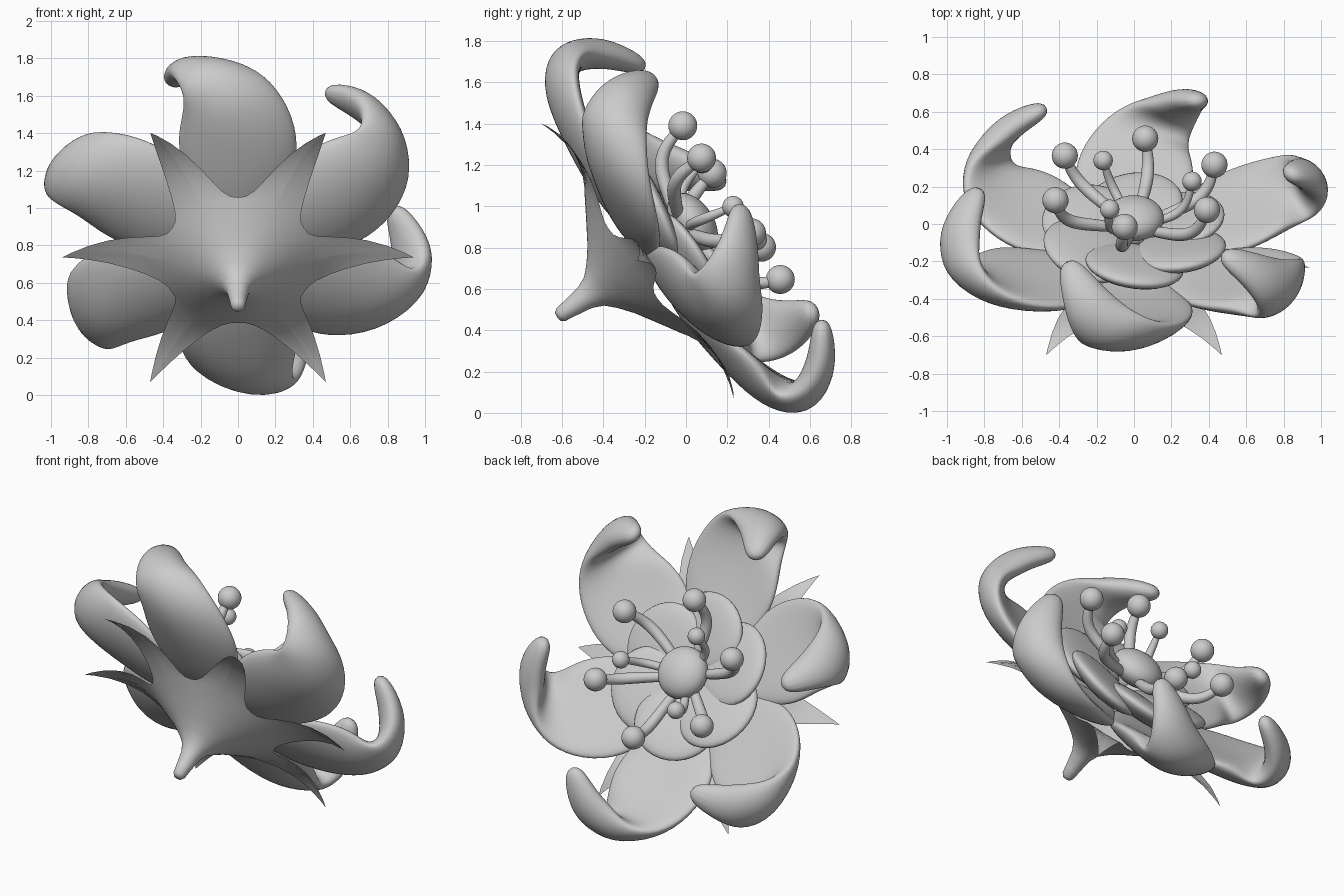
import bpy, bmesh
from math import sin, cos, pi, radians, atan2, hypot
from mathutils import Matrix, Vector

if "Cube" in bpy.data.objects:
    bpy.data.objects.remove(bpy.data.objects["Cube"])

# Flower frame: local z is the flower axis, tilted back and up
FRAME = Matrix.Translation((0, -0.235, 0.735)) @ Matrix.Rotation(radians(-55), 4, 'X')


def spoke(deg):
    """Frame with x = radial, y = tangential, z = flower axis (angle seen from the front)."""
    a = radians(deg)
    m = Matrix(((cos(a), -sin(a), 0, 0), (-sin(a), -cos(a), 0, 0),
                (0, 0, 1, 0), (0, 0, 0, 1)))
    return FRAME @ m


def finish(name, bm, matrix, subsurf=0):
    bm.transform(matrix)
    bmesh.ops.recalc_face_normals(bm, faces=bm.faces)
    me = bpy.data.meshes.new(name)
    bm.to_mesh(me)
    bm.free()
    for p in me.polygons:
        p.use_smooth = True
    ob = bpy.data.objects.new(name, me)
    bpy.context.collection.objects.link(ob)
    if subsurf:
        mod = ob.modifiers.new("smooth", 'SUBSURF')
        mod.levels = mod.render_levels = subsurf
    return ob


def sweep(name, stations, matrix, sides=12):
    """Loft cupped ellipses; station = (x, y, z, half width, half thickness, cup)."""
    bm = bmesh.new()
    pts = [Vector(s[:3]) for s in stations]
    rings = []
    for i, s in enumerate(stations):
        t = (pts[min(i + 1, len(pts) - 1)] - pts[max(i - 1, 0)]).normalized()
        w = Vector((0, 1, 0))
        w = (w - t * w.dot(t)).normalized()
        n = t.cross(w)
        ring = []
        for k in range(sides):
            a = 2 * pi * k / sides
            ring.append(bm.verts.new(pts[i] + w * s[3] * cos(a)
                        + n * (s[4] * sin(a) + s[5] * cos(a) ** 2)))
        rings.append(ring)
    for r0, r1 in zip(rings, rings[1:]):
        for k in range(sides):
            j = (k + 1) % sides
            bm.faces.new((r0[k], r0[j], r1[j], r1[k]))
    bm.faces.new(rings[0])
    bm.faces.new(rings[-1])
    return finish(name, bm, matrix, 2)


def ellipsoid(name, centre, size, matrix, tilt=Matrix.Identity(4), cup=0.0):
    bm = bmesh.new()
    bmesh.ops.create_uvsphere(bm, u_segments=32, v_segments=16, radius=1)
    for v in bm.verts:
        q = v.co.x ** 2 + v.co.y ** 2
        v.co = Vector((v.co.x * size[0], v.co.y * size[1], v.co.z * size[2] + cup * q))
    return finish(name, bm, matrix @ Matrix.Translation(centre) @ tilt)


# Outer petals: wide cupped blades ending in a sideways hooked tip
petal = [
    (0.13, 0.00, 0.07, 0.12, 0.045, 0.00),
    (0.35, 0.00, 0.06, 0.24, 0.06, 0.02),
    (0.55, -0.01, 0.085, 0.335, 0.07, 0.05),
    (0.75, 0.01, 0.12, 0.33, 0.08, 0.07),
    (0.92, 0.06, 0.175, 0.265, 0.09, 0.07),
    (1.01, 0.13, 0.265, 0.20, 0.09, 0.04),
    (0.97, 0.22, 0.38, 0.155, 0.085, 0.02),
    (0.88, 0.29, 0.48, 0.11, 0.07, 0.00),
    (0.74, 0.36, 0.57, 0.055, 0.045, 0.00),
]
for i in range(6):
    sweep(f"outer_petal_{i + 1}", petal, spoke(30 + 60 * i))

# Inner petals: rounded puffy discs, each overlapping its neighbour
lean = Matrix.Rotation(radians(-9), 4, 'Y') @ Matrix.Rotation(radians(8), 4, 'X')
for i in range(6):
    ellipsoid(f"inner_petal_{i + 1}", (0.285, 0, 0.195), (0.24, 0.265, 0.065),
              spoke(30 + 60 * i), lean, 0.02)

# Centre button
ellipsoid("flower_centre", (0, 0, 0.325), (0.16, 0.16, 0.10), FRAME)

# Stamens: curved filament with a ball; (x, up, axis height, ball radius)
stamens = [
    (-0.05, 0.41, 0.555, 0.07), (0.39, 0.23, 0.54, 0.07), (0.43, -0.205, 0.53, 0.07),
    (0.06, -0.47, 0.515, 0.07), (-0.37, -0.29, 0.53, 0.07), (-0.42, 0.14, 0.54, 0.07),
    (0.31, -0.05, 0.53, 0.052), (-0.13, 0.21, 0.53, 0.052), (-0.165, -0.245, 0.53, 0.052),
]
for i, (x, up, h, ball) in enumerate(stamens):
    r, m, k = hypot(x, up), spoke(atan2(up, x) * 180 / pi), ball / 0.07
    path = [(0.05, 0, 0.27), (r * 0.45, 0.02, 0.31), (r * 0.75, 0.03, 0.345),
            (r * 0.93, 0.02, 0.42), (r, 0, h)]
    thick = [0.028, 0.035, 0.039, 0.035, 0.026]
    sweep(f"filament_{i + 1}", [(*p, t * k, t * k, 0) for p, t in zip(path, thick)], m, 8)
    ellipsoid(f"anther_{i + 1}", (r, 0, h), (ball,) * 3, m)

# Calyx: stem flaring into a six-pointed star of sepals
profile = [(0, -0.475), (0.025, -0.47), (0.038, -0.45), (0.045, -0.40), (0.06, -0.31),
           (0.085, -0.255), (0.13, -0.21), (0.20, -0.155), (0.32, -0.08), (0.41, -0.025)]
blade = [(0.2, 0.015), (0.4, 0.04), (0.6, 0.05), (0.8, 0.035), (1.0, 0.0)]
bm = bmesh.new()
cols = []
for i in range(6):
    for j in range(-8, 8):
        f = abs(j) / 8
        phi = 30 * f ** 1.6 * (1 if j > 0 else -1)
        a = radians(60 * i + phi)
        reach = 0.53 * (1 - abs(phi) / 30) ** 2.7
        col = list(profile[1:])
        for s, _ in blade:
            q = s * reach / 0.53
            # height follows the radius so the sepal arches then droops
            col.append((0.41 + s * reach, -0.025 + 0.26 * q * (1 - q) + 0.025 * q))
        cols.append([bm.verts.new((r * cos(a), r * sin(a), z)) for r, z in col])
tip = bm.verts.new((0, 0, profile[0][1]))
for c0, c1 in zip(cols, cols[1:] + cols[:1]):
    bm.faces.new((tip, c0[0], c1[0]))
    for k in range(len(c0) - 1):
        bm.faces.new((c0[k], c0[k + 1], c1[k + 1], c1[k]))
bmesh.ops.remove_doubles(bm, verts=bm.verts, dist=0.0004)
finish("calyx_and_stem", bm, FRAME)
